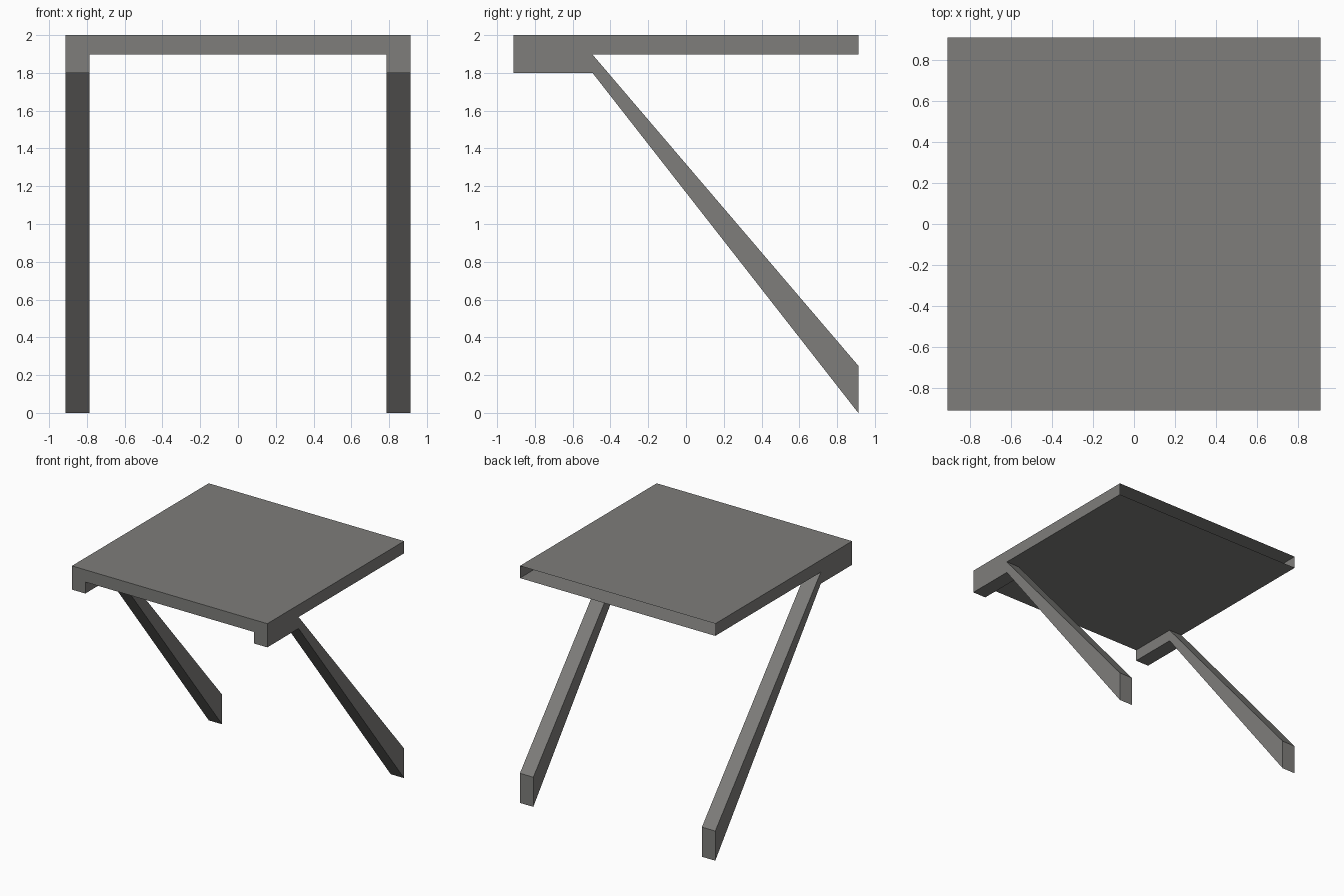
import bpy
import bmesh

if "Cube" in bpy.data.objects:
    bpy.data.objects.remove(bpy.data.objects["Cube"])

HALF = 0.912      # half width and depth of the top
UNDER = 1.897     # underside of the top
BRACKET = 1.80    # underside of the short side brackets
BEND = -0.495     # where bracket turns into the slanted leg
INNER = 0.787     # inner side of the legs

gray = bpy.data.materials.new("warm gray")
gray.diffuse_color = (0.209, 0.206, 0.197, 1.0)
gray.use_nodes = True
gray.node_tree.nodes["Principled BSDF"].inputs["Base Color"].default_value = gray.diffuse_color


def make_object(name, bm):
    mesh = bpy.data.meshes.new(name)
    bm.to_mesh(mesh)
    bm.free()
    mesh.materials.append(gray)
    obj = bpy.data.objects.new(name, mesh)
    bpy.context.collection.objects.link(obj)
    return obj


# Hollow table top, open at the back
bm = bmesh.new()
bmesh.ops.create_cube(bm, size=1)
bmesh.ops.scale(bm, vec=(2 * HALF, 2 * HALF, 2 - UNDER), verts=bm.verts)
bmesh.ops.translate(bm, vec=(0, 0, (2 + UNDER) / 2), verts=bm.verts)
bm.normal_update()
back = [f for f in bm.faces if f.normal.y > 0.9]
bmesh.ops.delete(bm, geom=back, context='FACES')
make_object("table_top", bm)

# Bracket and slanted leg from one side profile (y, z), open against the top
profile = [(-HALF, UNDER), (-HALF, BRACKET), (BEND, BRACKET),
           (HALF, 0.0), (HALF, 0.25), (BEND, UNDER)]
bm = bmesh.new()
outer = [bm.verts.new((HALF, y, z)) for y, z in profile]
inner = [bm.verts.new((INNER, y, z)) for y, z in profile]
bm.faces.new(outer)
bm.faces.new(inner[::-1])
for i in range(len(profile) - 1):
    bm.faces.new((outer[i + 1], outer[i], inner[i], inner[i + 1]))
leg = make_object("slanted_legs", bm)

# Second leg on the other side
mirror = leg.modifiers.new("other side", 'MIRROR')
mirror.use_axis = (True, False, False)
mirror.use_mirror_merge = False
